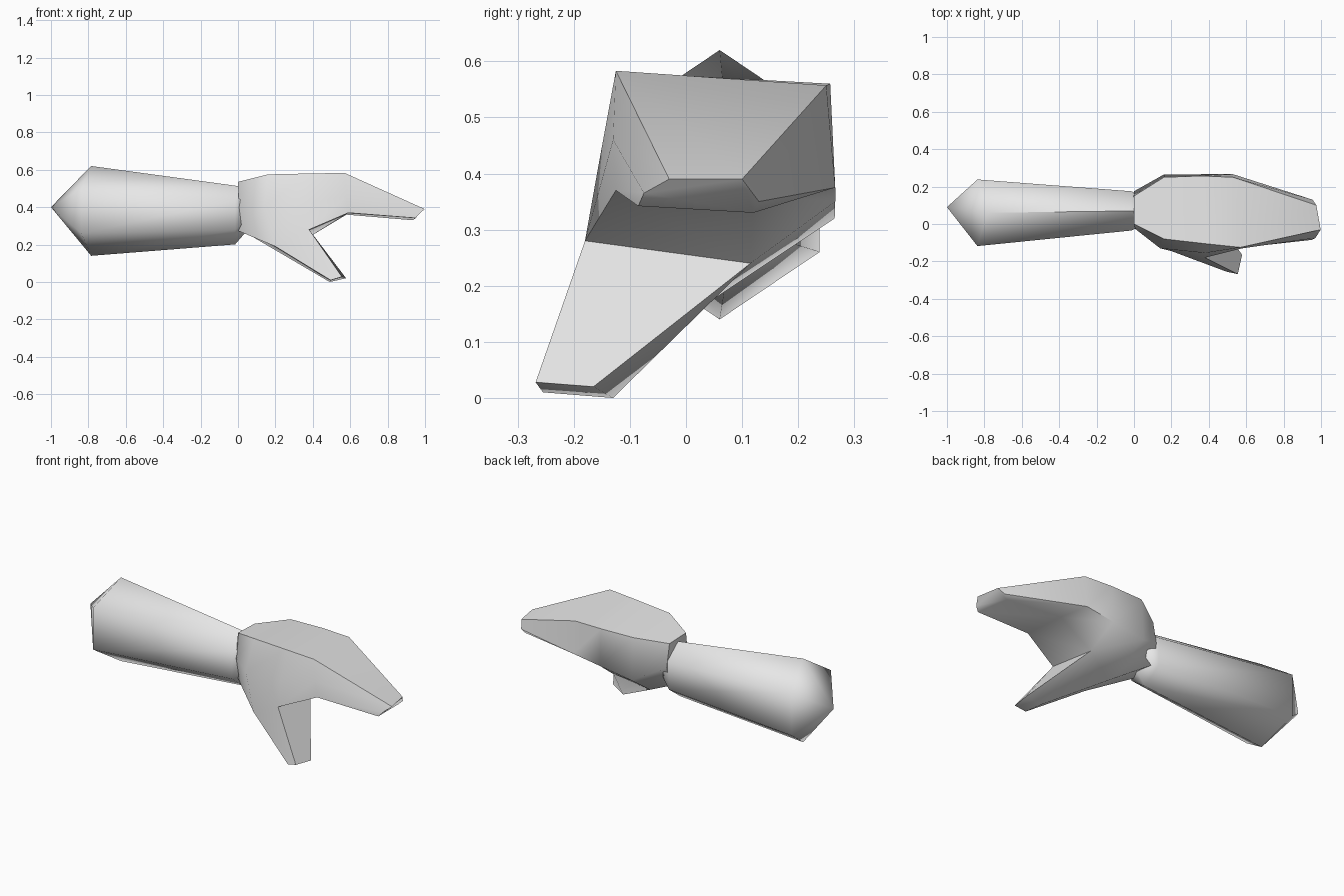
import bpy, bmesh, math

if "Cube" in bpy.data.objects:
    bpy.data.objects.remove(bpy.data.objects["Cube"])

skin = bpy.data.materials.new("pale grey")
skin.diffuse_color = (0.8, 0.8, 0.8, 1)
skin.use_nodes = True
skin.node_tree.nodes["Principled BSDF"].inputs["Base Color"].default_value = skin.diffuse_color


def bridge(bm, a, b, skip=()):
    """Join two vertex rings with quads."""
    n = len(a)
    for i in range(n):
        if i not in skip:
            j = (i + 1) % n
            bm.faces.new((a[i], a[j], b[j], b[i]))


def ring(bm, pts):
    return [bm.verts.new(p) for p in pts]


def finish(bm, name, angle):
    bmesh.ops.recalc_face_normals(bm, faces=bm.faces[:])
    me = bpy.data.meshes.new(name)
    bm.to_mesh(me)
    bm.free()
    me.materials.append(skin)
    ob = bpy.data.objects.new(name, me)
    bpy.context.collection.objects.link(ob)
    bpy.ops.object.select_all(action='DESELECT')
    ob.select_set(True)
    bpy.context.view_layer.objects.active = ob
    bpy.ops.object.shade_smooth_by_angle(angle=math.radians(angle))


# Forearm: six-sided taper with a pointed elbow
bm = bmesh.new()


def hexagon(x, y, z, ry, rz, lean=0.0):
    pts = []
    for i in range(6):
        a = math.radians(60 * i)
        s, c = math.sin(a), math.cos(a)
        pts.append((x - lean * abs(s), y + ry * s / 0.866, z + rz * c))
    return ring(bm, pts)


elbow = hexagon(-0.785, 0.06, 0.38, 0.178, 0.24, 0.06)
wrist = hexagon(-0.015, 0.07, 0.358, 0.105, 0.157)
inner = hexagon(0.04, 0.07, 0.385, 0.08, 0.12)
bridge(bm, elbow, wrist)
bridge(bm, wrist, inner)
bm.faces.new(inner)
tip = bm.verts.new((-1.0, 0.09, 0.40))
for i in range(6):
    bm.faces.new((elbow[i], elbow[(i + 1) % 6], tip))
finish(bm, "forearm", 66)

# Hand: rings run top front, top back, back, lower back, lower front, front
bm = bmesh.new()
cuff = ring(bm, [(0, 0, .535), (0, .15, .53), (0, .175, .40),
                 (-.005, .15, .29), (-.015, .01, .28), (.005, -.025, .40)])
heel = ring(bm, [(.16, -.08, .575), (.16, .25, .56), (.16, .265, .32),
                 (.2, .04, .17), (.2, -.145, .19), (.14, -.13, .40)])
crotch = ring(bm, [(.38, -.105, .58), (.36, .257, .56), (.36, .266, .35),
                   (.38, .115, .24), (.38, -.18, .28), (.38, -.155, .42)])
knuckle = ring(bm, [(.57, -.125, .583), (.53, .25, .557), (.53, .266, .375),
                    (.58, .12, .36), (.59, -.125, .37), (.58, -.13, .46)])
tips = ring(bm, [(.998, -.03, .39), (.975, .10, .39), (.955, .13, .35),
                 (.935, .12, .33), (.95, -.085, .342), (.97, -.075, .365)])
bridge(bm, cuff, heel)
bridge(bm, heel, crotch, skip=(3,))
bridge(bm, crotch, knuckle)
bridge(bm, knuckle, tips)
bm.faces.new(cuff)
bm.faces.new(tips)

# Thumb: grows from the open lower side of the palm
base = [heel[3], heel[4], crotch[4], crotch[3]]
thumb = ring(bm, [(.49, -.13, 0), (.495, -.255, .01),
                  (.555, -.268, .028), (.578, -.165, .02)])
bridge(bm, base, thumb)
bm.faces.new(thumb)
finish(bm, "hand_with_thumb", 58)
